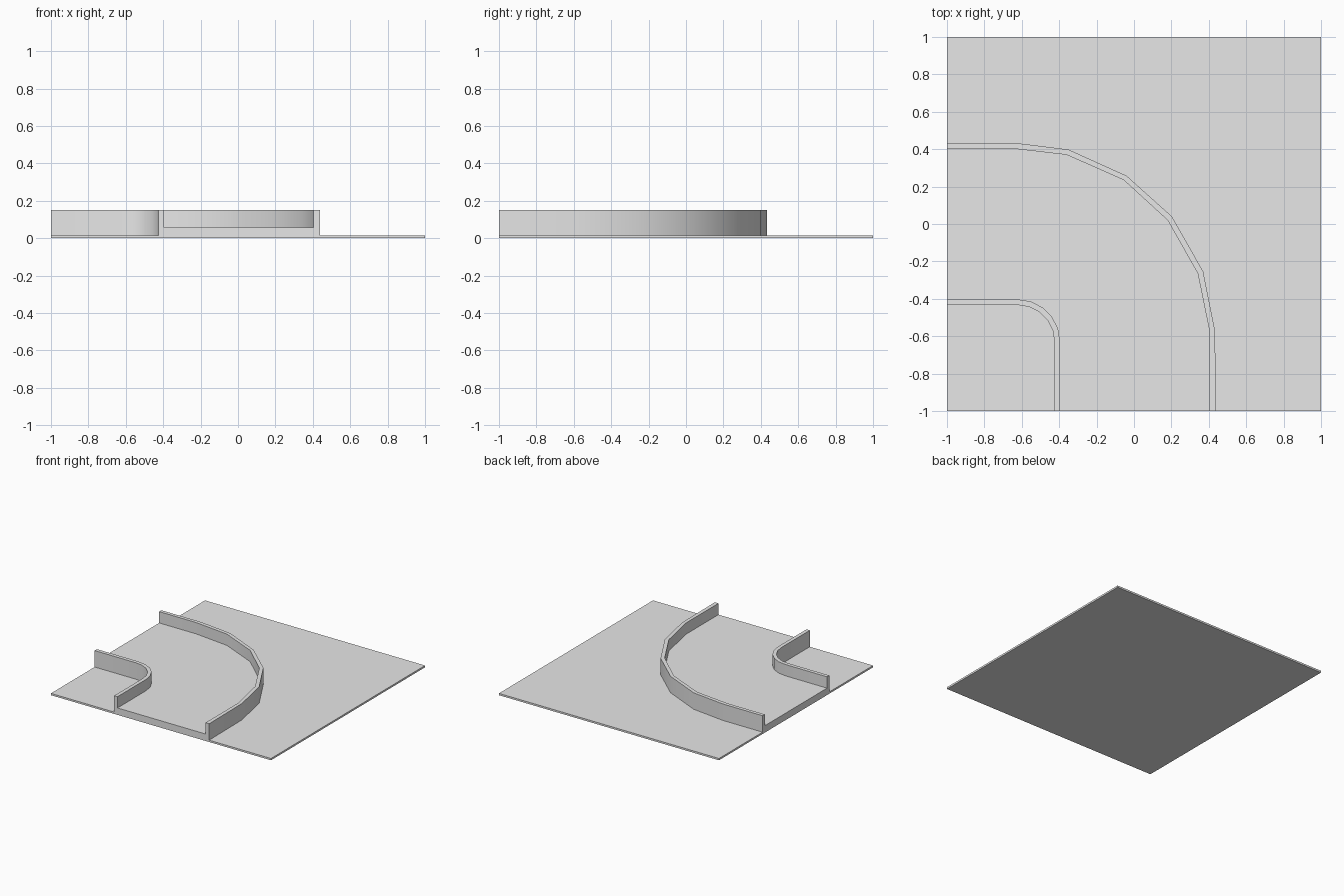
import bpy
import bmesh
from math import cos, sin, radians

cube = bpy.data.objects.get("Cube")
if cube:
    bpy.data.objects.remove(cube, do_unlink=True)

grey = bpy.data.materials.new("light grey")
grey.use_nodes = True
colour = (0.8, 0.8, 0.8, 1)
grey.diffuse_color = colour
grey.node_tree.nodes["Principled BSDF"].inputs["Base Color"].default_value = colour

PLATE_TOP, ROAD_TOP, WALL_TOP = 0.015, 0.057, 0.15


def prism(name, outline, bottom, top):
    """Extrude a flat outline upwards into a solid."""
    bm = bmesh.new()
    face = bm.faces.new([bm.verts.new((x, y, bottom)) for x, y in outline])
    raised = bmesh.ops.extrude_face_region(bm, geom=[face], use_keep_orig=True)
    for v in raised["geom"]:
        if isinstance(v, bmesh.types.BMVert):
            v.co.z = top
    bmesh.ops.recalc_face_normals(bm, faces=bm.faces)
    mesh = bpy.data.meshes.new(name)
    bm.to_mesh(mesh)
    bm.free()
    mesh.materials.append(grey)
    obj = bpy.data.objects.new(name, mesh)
    bpy.context.collection.objects.link(obj)
    bpy.ops.object.select_all(action='DESELECT')
    obj.select_set(True)
    bpy.context.view_layer.objects.active = obj
    bpy.ops.object.shade_smooth_by_angle(angle=radians(30))
    return obj


def tight_bend(radius, steps=5):
    """Small corner line, from the left edge round to the front edge."""
    cx, cy = -0.622, -0.63
    arc = [(cx + radius * cos(radians(90 - 90 * i / steps)),
            cy + radius * sin(radians(90 - 90 * i / steps))) for i in range(steps + 1)]
    return [(-1, cy + radius)] + arc + [(cx + radius, -1)]


# Wide bend lines, from the left edge round to the front edge
wide_outer = [(-1, .434), (-.64, .434), (-.35, .398), (-.04, .258),
              (.203, .04), (.37, -.254), (.433, -.57), (.438, -1)]
wide_inner = [(-1, .405), (-.665, .405), (-.36, .37), (-.055, .235),
              (.18, .02), (.341, -.265), (.405, -.58), (.405, -1)]
tight_outer = tight_bend(0.227)
tight_inner = tight_bend(0.197)

# Ground plate, raised track and the two kerb walls
prism("base_plate", [(-1, -1), (1, -1), (1, 1), (-1, 1)], 0, PLATE_TOP)
prism("track", wide_inner + tight_outer[::-1], PLATE_TOP, ROAD_TOP)
prism("outer_wall", wide_outer + wide_inner[::-1], PLATE_TOP, WALL_TOP)
prism("inner_wall", tight_outer + tight_inner[::-1], PLATE_TOP, WALL_TOP)
